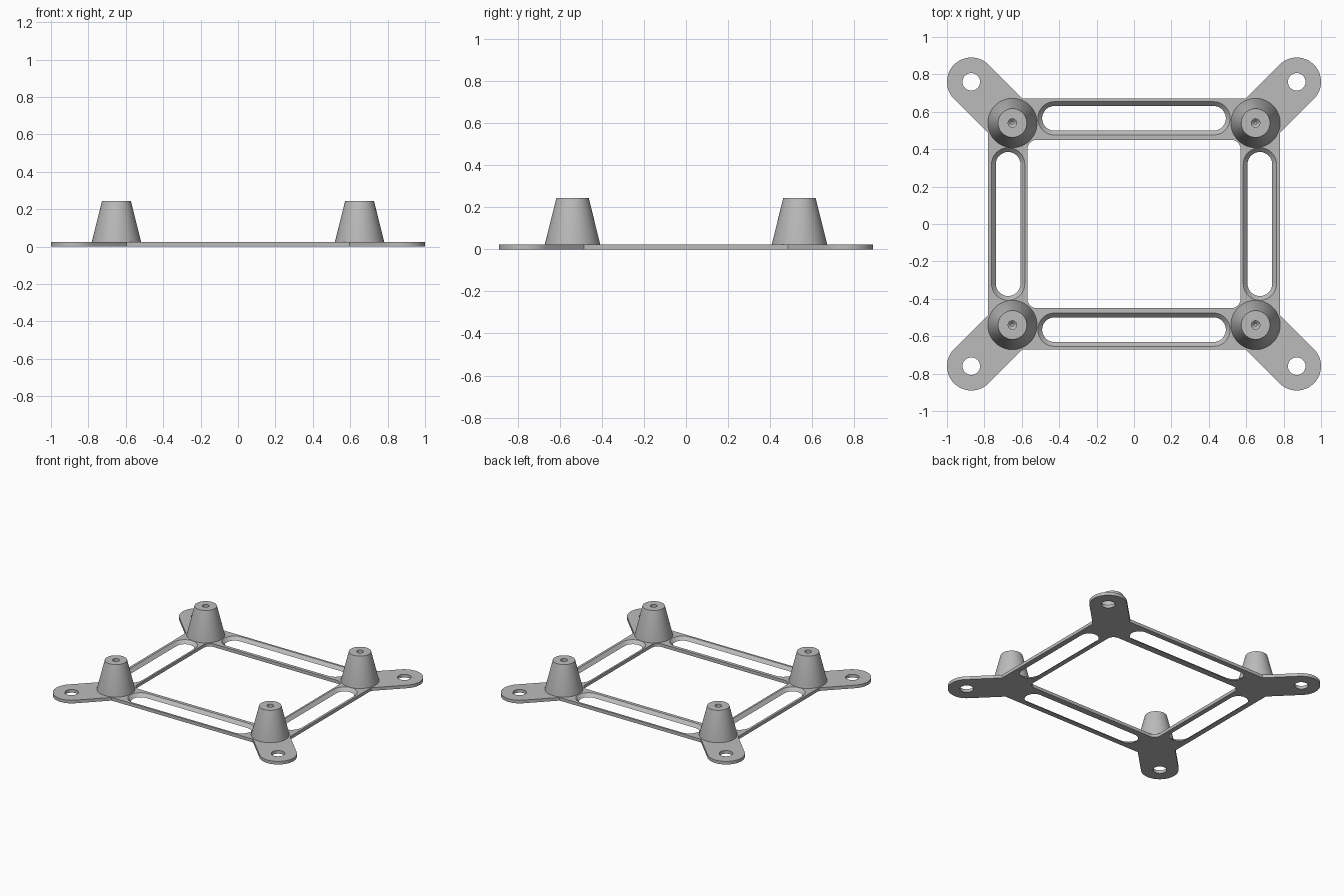
import bpy, bmesh
from math import cos, sin, pi, radians

cube = bpy.data.objects.get("Cube")
if cube:
    bpy.data.objects.remove(cube, do_unlink=True)

THICK = 0.024
POST = (0.65, 0.54)
LUG = (0.87, 0.76)
LUG_R = 0.13
OUTER = (0.78, 0.67)
INNER = (0.57, 0.45)

grey = bpy.data.materials.new("plain_grey")
grey.use_nodes = True
grey.diffuse_color = (0.5, 0.5, 0.5, 1)
grey.node_tree.nodes["Principled BSDF"].inputs["Base Color"].default_value = (0.5, 0.5, 0.5, 1)


def arc(cx, cy, r, start, end, n):
    steps = [radians(start + (end - start) * i / n) for i in range(n + 1)]
    return [(cx + r * cos(a), cy + r * sin(a)) for a in steps]


def rounded_box(cx, cy, hx, hy, r):
    """Counter-clockwise outline; equal half-size and radius makes a slot."""
    pts = []
    for k, (sx, sy) in enumerate([(1, 1), (-1, 1), (-1, -1), (1, -1)]):
        for p in arc(cx + sx * (hx - r), cy + sy * (hy - r), r, 90 * k, 90 * k + 90, 12):
            if not pts or abs(p[0] - pts[-1][0]) + abs(p[1] - pts[-1][1]) > 1e-5:
                pts.append(p)
    if abs(pts[0][0] - pts[-1][0]) + abs(pts[0][1] - pts[-1][1]) < 1e-5:
        pts.pop()
    return pts


def finish(name, bm):
    bmesh.ops.recalc_face_normals(bm, faces=bm.faces)
    mesh = bpy.data.meshes.new(name)
    bm.to_mesh(mesh)
    bm.free()
    mesh.materials.append(grey)
    obj = bpy.data.objects.new(name, mesh)
    bpy.context.collection.objects.link(obj)
    bpy.ops.object.select_all(action='DESELECT')
    obj.select_set(True)
    bpy.context.view_layer.objects.active = obj
    bpy.ops.object.shade_smooth_by_angle(angle=radians(30))
    return obj


# Plate outline: one corner with its diagonal lug, mirrored around
diag = LUG_R * 2 ** 0.5
gap = LUG[0] - LUG[1]
corner = [(OUTER[0], OUTER[0] - gap - diag)]
corner += arc(*LUG, LUG_R, -45, 135, 32)
corner += [(OUTER[1] + gap - diag, OUTER[1])]
outline = []
for sx, sy in [(1, 1), (-1, 1), (-1, -1), (1, -1)]:
    pts = [(x * sx, y * sy) for x, y in corner]
    outline += pts if sx * sy > 0 else pts[::-1]

# Each loop is a pair: its bottom outline and its top outline
opening = rounded_box(0, 0, *INNER, 0.05)
loops = [(outline, outline), (opening, opening)]
for s in (-1, 1):
    # Slots flare outwards towards the top
    for cx, cy, hx, hy in [(0, s * 0.565, 0.491, 0.066), (s * 0.673, 0, 0.066, 0.385)]:
        flare = 0.023
        loops.append((rounded_box(cx, cy, hx, hy, 0.066),
                      rounded_box(cx, cy, hx + flare, hy + flare, 0.066 + flare)))
    # Screw holes in the lugs
    for t in (-1, 1):
        hole = arc(s * LUG[0], t * LUG[1], 0.047, 0, 360, 32)[:-1]
        loops.append((hole, hole))

bm = bmesh.new()
rims = ([], [])
for low, high in loops:
    rows = [[bm.verts.new((x, y, z)) for x, y in pts]
            for pts, z in ((low, 0), (high, THICK))]
    n = len(low)
    for i in range(n):
        j = (i + 1) % n
        bm.faces.new((rows[0][i], rows[0][j], rows[1][j], rows[1][i]))
    for rim, row in zip(rims, rows):
        rim += [bm.edges.get((row[i], row[(i + 1) % n])) for i in range(n)]
for rim, z in zip(rims, (-1, 1)):
    bmesh.ops.triangle_fill(bm, edges=rim, use_beauty=True, normal=(0, 0, z))
finish("base_frame", bm)

# Tapered standoffs with a blind screw hole
profile = [(0.132, THICK - 0.002), (0.132, THICK), (0.077, 0.245),
           (0.023, 0.245), (0.023, 0.12), (0.008, 0.105)]
SEG = 48
for sx, side in ((-1, "right"), (1, "left")):
    for sy, end in ((-1, "front"), (1, "back")):
        bm = bmesh.new()
        rings = [[bm.verts.new((x, y, z)) for x, y in arc(0, 0, r, 0, 360, SEG)[:-1]]
                 for r, z in profile]
        for a, b in zip(rings, rings[1:]):
            for i in range(SEG):
                j = (i + 1) % SEG
                bm.faces.new((a[i], a[j], b[j], b[i]))
        bm.faces.new(rings[0])
        bm.faces.new(rings[-1])
        post = finish(f"standoff_{end}_{side}", bm)
        post.location = (sx * POST[0], sy * POST[1], 0)
